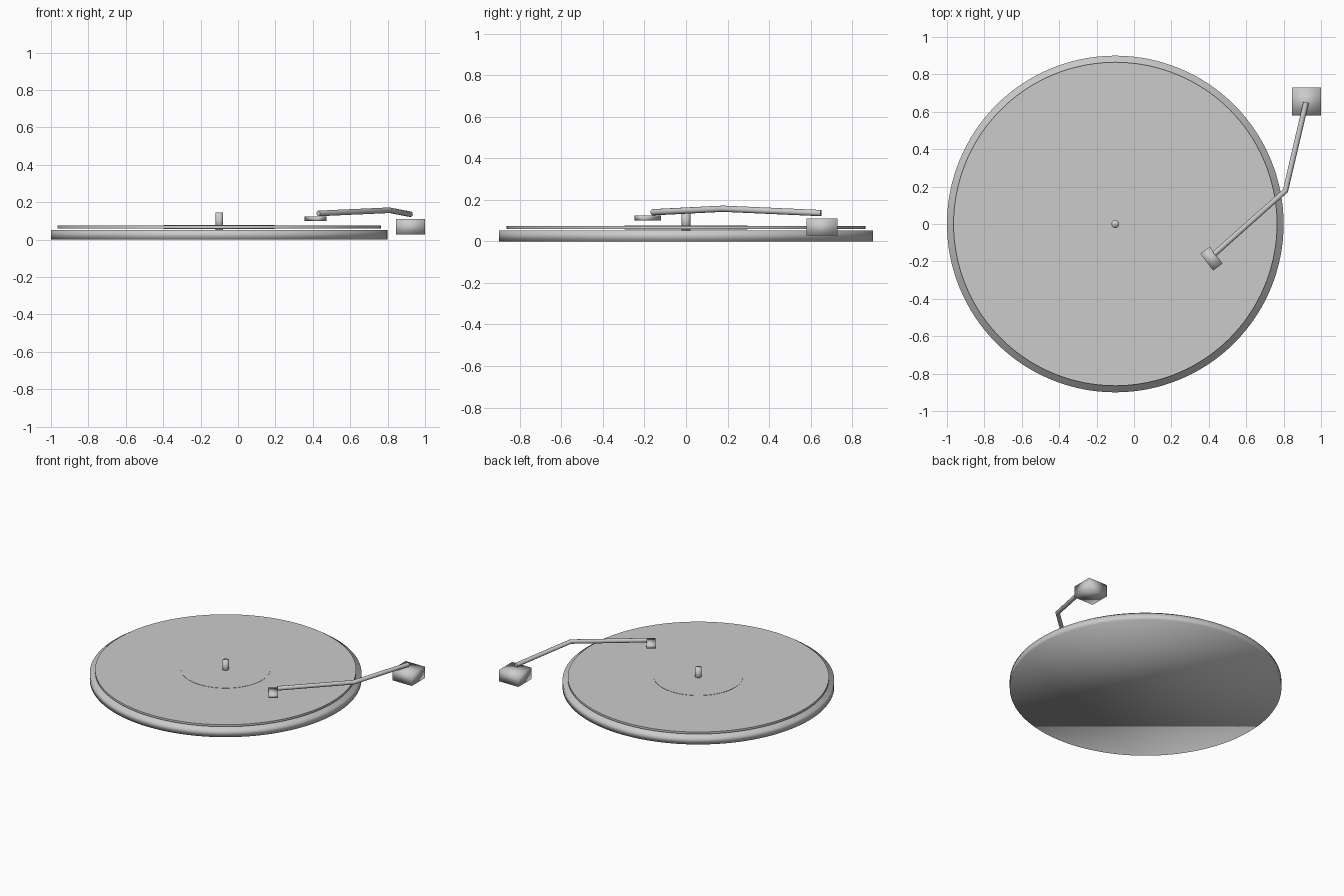
import bpy, bmesh, math
from mathutils import Vector

cube = bpy.data.objects.get("Cube")
if cube:
    bpy.data.objects.remove(cube, do_unlink=True)

grey = bpy.data.materials.new("plain grey")
grey.use_nodes = True
GREY = (0.6, 0.6, 0.6, 1)
grey.diffuse_color = GREY
grey.node_tree.nodes["Principled BSDF"].inputs["Base Color"].default_value = GREY

CENTRE_X = -0.1


def add_object(name, bm, location=(0, 0, 0), smooth_angle=None):
    """Finish a bmesh as an object; without an angle every edge is smooth."""
    bmesh.ops.recalc_face_normals(bm, faces=bm.faces)
    mesh = bpy.data.meshes.new(name)
    bm.to_mesh(mesh)
    bm.free()
    mesh.materials.append(grey)
    mesh.polygons.foreach_set("use_smooth", [True] * len(mesh.polygons))
    obj = bpy.data.objects.new(name, mesh)
    obj.location = location
    bpy.context.collection.objects.link(obj)
    if smooth_angle:
        bpy.ops.object.select_all(action="DESELECT")
        obj.select_set(True)
        bpy.context.view_layer.objects.active = obj
        bpy.ops.object.shade_smooth_by_angle(angle=math.radians(smooth_angle))
    return obj


def lathe(name, profile, sides, smooth_angle=None):
    """Stack rings of (radius, height) and cap both ends."""
    bm = bmesh.new()
    rings = []
    for r, z in profile:
        rings.append([bm.verts.new((r * math.cos(math.tau * i / sides),
                                    r * math.sin(math.tau * i / sides), z))
                      for i in range(sides)])
    for low, high in zip(rings, rings[1:]):
        for i in range(sides):
            j = (i + 1) % sides
            bm.faces.new((low[i], low[j], high[j], high[i]))
    bm.faces.new(rings[0][::-1])
    bm.faces.new(rings[-1])
    return add_object(name, bm, (CENTRE_X, 0, 0), smooth_angle)


def box(name, location, size, turn=0):
    bm = bmesh.new()
    bmesh.ops.create_cube(bm, size=1)
    bmesh.ops.scale(bm, vec=size, verts=bm.verts)
    obj = add_object(name, bm, location)
    obj.rotation_euler.z = math.radians(turn)
    return obj


def tube(name, points, radius, sides=12):
    """Sweep a round section along a bent path with mitred joints."""
    pts = [Vector(p) for p in points]
    bm = bmesh.new()
    rings = []
    for k, p in enumerate(pts):
        before = (p - pts[k - 1]).normalized() if k else Vector()
        after = (pts[k + 1] - p).normalized() if k + 1 < len(pts) else Vector()
        along = (before + after).normalized()
        side = along.cross(Vector((0, 0, 1))).normalized()
        up = side.cross(along)
        rings.append([bm.verts.new(p + radius * (math.cos(a) * side + math.sin(a) * up))
                      for a in (math.tau * i / sides for i in range(sides))])
    for low, high in zip(rings, rings[1:]):
        for i in range(sides):
            j = (i + 1) % sides
            bm.faces.new((low[i], low[j], high[j], high[i]))
    bm.faces.new(rings[0][::-1])
    bm.faces.new(rings[-1])
    return add_object(name, bm, smooth_angle=40)


# Turning parts
lathe("platter", [(0.9, 0), (0.9, 0.052)], 128)
lathe("record", [(0.865, 0.06), (0.865, 0.075)], 128, 30)
lathe("record_label", [(0.295, 0.056), (0.295, 0.077)], 96, 30)
lathe("spindle", [(0.021, 0.05), (0.021, 0.145)], 24)

# Tonearm with its mount and cartridge head
box("arm_base", (0.922, 0.655, 0.069), (0.155, 0.15, 0.084))
tube("tonearm", [(0.92, 0.65, 0.136), (0.81, 0.178, 0.157), (0.43, -0.16, 0.14)], 0.015)
box("cartridge_head", (0.414, -0.185, 0.112), (0.113, 0.063, 0.024), -53)
